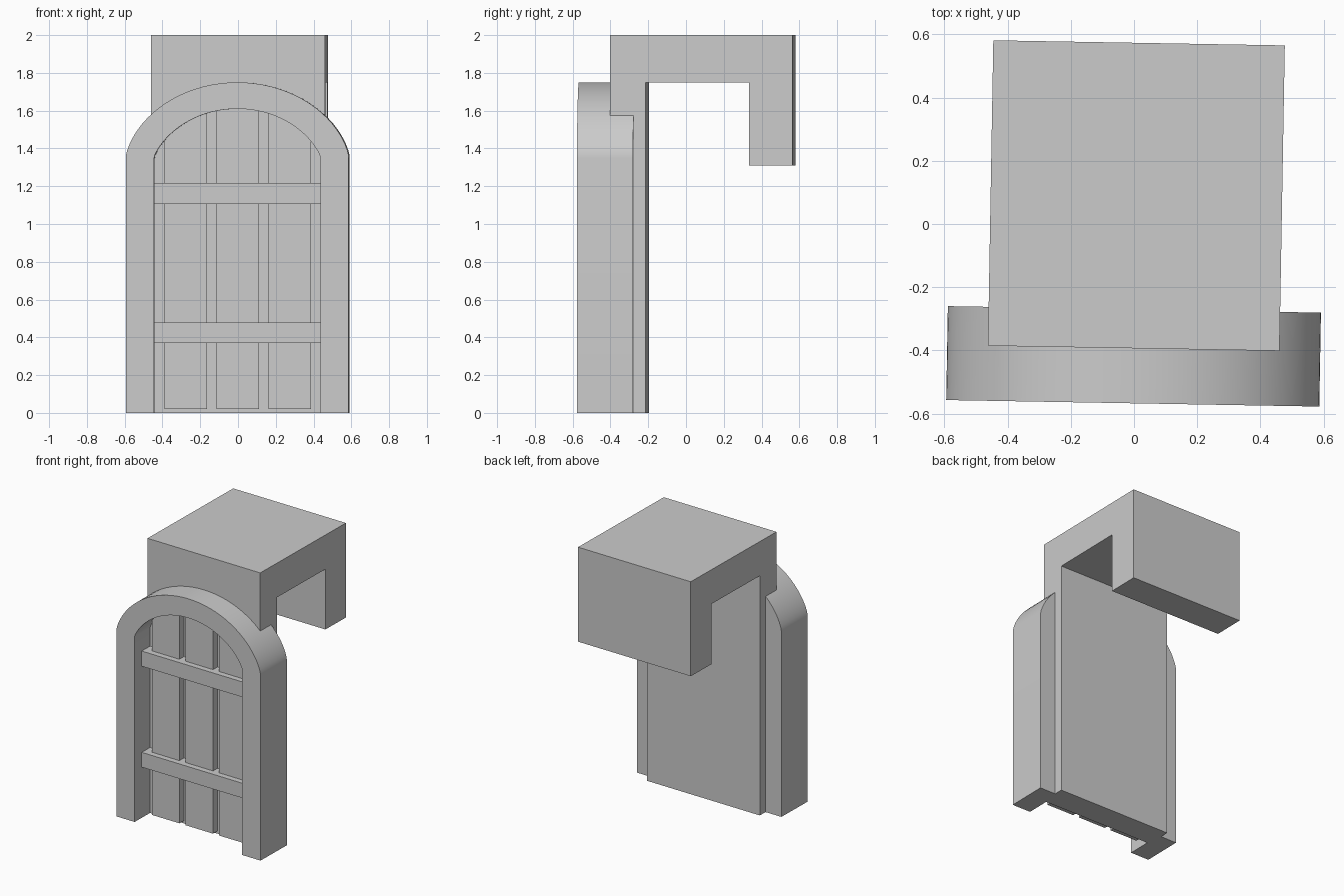
import bpy, bmesh, math
from mathutils import Matrix, Vector

cube = bpy.data.objects.get("Cube")
if cube:
    bpy.data.objects.remove(cube, do_unlink=True)

grey = bpy.data.materials.new("plain grey")
grey.use_nodes = True
grey.diffuse_color = (0.6, 0.6, 0.6, 1)
grey.node_tree.nodes["Principled BSDF"].inputs["Base Color"].default_value = (0.6, 0.6, 0.6, 1)

# The whole model is turned one degree about z
TURN = Matrix.Rotation(math.radians(-1), 4, "Z") @ Matrix.Translation((0.006, 0, 0))


def extrude(name, points, offset, smooth=False):
    """Solid made by sweeping a closed 3D outline along an offset."""
    bm = bmesh.new()
    face = bm.faces.new([bm.verts.new(p) for p in points])
    swept = bmesh.ops.extrude_face_region(bm, geom=[face])["geom"]
    verts = [g for g in swept if isinstance(g, bmesh.types.BMVert)]
    bmesh.ops.translate(bm, verts=verts, vec=Vector(offset))
    bmesh.ops.recalc_face_normals(bm, faces=bm.faces)
    bm.transform(TURN)
    mesh = bpy.data.meshes.new(name)
    bm.to_mesh(mesh)
    bm.free()
    mesh.materials.append(grey)
    obj = bpy.data.objects.new(name, mesh)
    bpy.context.collection.objects.link(obj)
    if smooth:
        bpy.ops.object.select_all(action="DESELECT")
        obj.select_set(True)
        bpy.context.view_layer.objects.active = obj
        bpy.ops.object.shade_smooth_by_angle(angle=math.radians(15))
    return obj


def box(name, x0, x1, y0, y1, z0, z1):
    outline = [(x0, y0, z0), (x1, y0, z0), (x1, y0, z1), (x0, y0, z1)]
    return extrude(name, outline, (0, y1 - y0, 0))


def arch(half, rise, blend, spring=1.35, steps=40):
    """Arch curve from left to right, between a circular arc and an ellipse."""
    radius = (half * half + rise * rise) / (2 * rise)
    curve = []
    for i in range(steps + 1):
        x = -half * math.cos(math.pi * i / steps)
        circle = math.sqrt(radius * radius - x * x) - radius + rise
        ellipse = rise * math.sqrt(max(0, 1 - (x / half) ** 2))
        curve.append((x, spring + circle * (1 - blend) + ellipse * blend))
    return curve


# Arched door frame
outer = [(-0.59, 0)] + arch(0.59, 0.40, 0.5) + [(0.59, 0)]
inner = [(-0.44, 0)] + arch(0.44, 0.26, 0.3) + [(0.44, 0)]
ring = outer + inner[::-1]
extrude("door_frame", [(x, -0.567, z) for x, z in ring], (0, 0.297, 0), smooth=True)

# Back panel with the hook that reaches over to the rear
hook = [(-0.393, 0), (-0.205, 0), (-0.205, 1.75), (0.341, 1.75),
        (0.341, 1.31), (0.573, 1.31), (0.573, 2), (-0.393, 2)]
extrude("back_panel_and_hook", [(-0.461, y, z) for y, z in hook], (0.922, 0, 0))

# Door planks
for label, x, top in (("left", 0.275, 1.61), ("middle", 0, 1.65), ("right", -0.275, 1.61)):
    box(label + "_plank", x - 0.1125, x + 0.1125, -0.445, -0.38, 0.02, top)

# Cross bars
for label, low, high in (("lower", 0.37, 0.478), ("upper", 1.107, 1.218)):
    box(label + "_bar", -0.445, 0.445, -0.487, -0.38, low, high)
